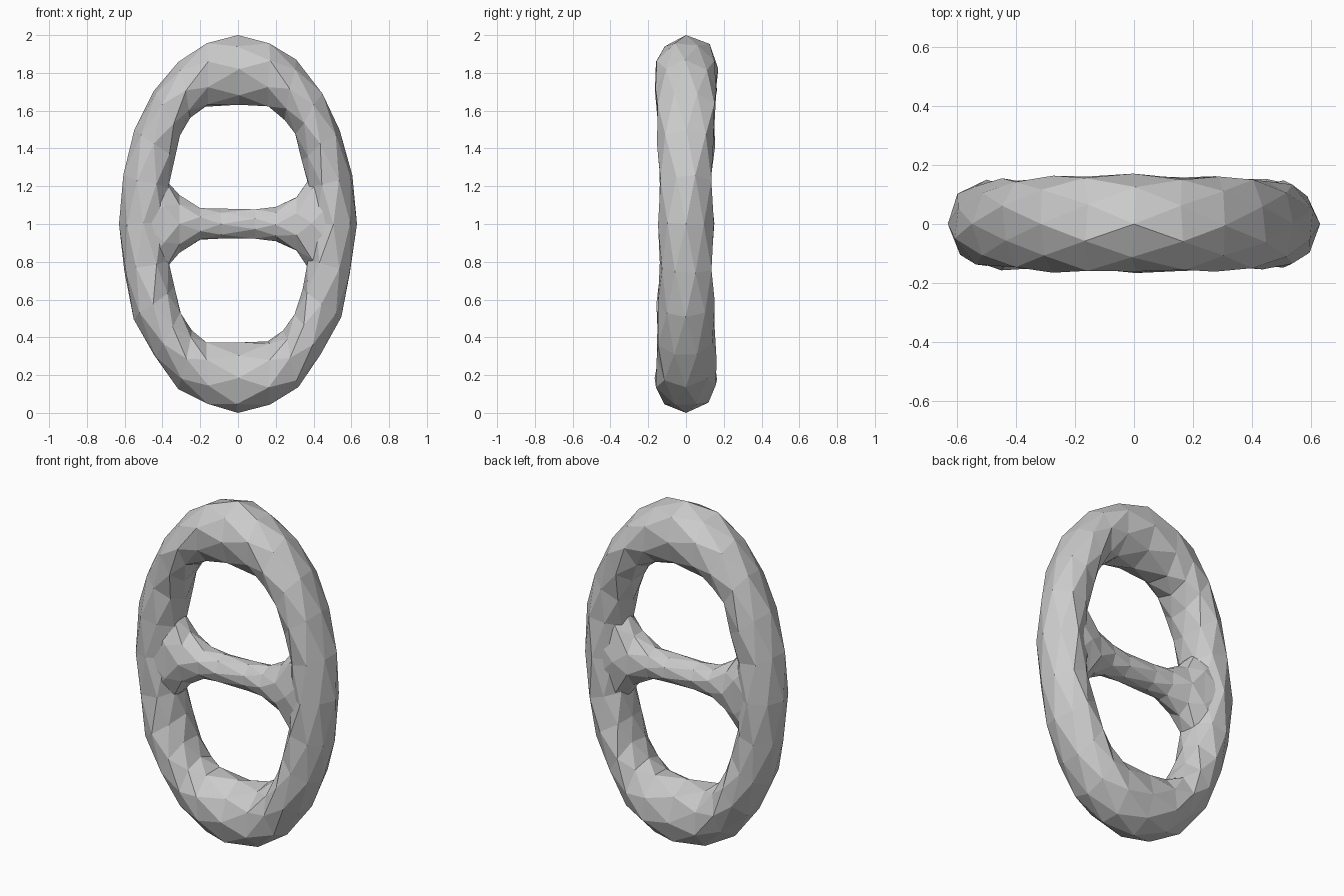
import bpy, bmesh, random
from math import sin, cos, pi, copysign

if "Cube" in bpy.data.objects:
    bpy.data.objects.remove(bpy.data.objects["Cube"])

random.seed(4)


def jitter(a):
    return random.uniform(-a, a)


def bridge(bm, a, b, shifted):
    # Triangle strip between two loops staggered by half a step
    n = len(a)
    for k in range(n):
        j = (k + 1) % n
        if shifted:
            bm.faces.new((b[k], b[j], a[k]))
            bm.faces.new((a[k], b[j], a[j]))
        else:
            bm.faces.new((a[k], a[j], b[k]))
            bm.faces.new((b[k], a[j], b[j]))


def finish(bm, name):
    bmesh.ops.recalc_face_normals(bm, faces=bm.faces)
    me = bpy.data.meshes.new(name)
    bm.to_mesh(me)
    bm.free()
    ob = bpy.data.objects.new(name, me)
    bpy.context.collection.objects.link(ob)
    return ob


def spow(v, p):
    return copysign(abs(v) ** p, v)


# Oval ring: tube between an outer ellipse and a squarer inner oval
SEG, SIDES = 24, 8
bm = bmesh.new()
loops = []
for i in range(SEG):
    t = 2 * pi * i / SEG
    ox, oz = 0.63 * cos(t), sin(t)
    ix, iz = 0.37 * spow(cos(t), 0.6), 0.635 * spow(sin(t), 0.9)
    ry = 0.143 + 0.025 * sin(t) ** 2
    loop = []
    for k in range(SIDES):
        u = 2 * pi * (k + 0.5 * (i % 2)) / SIDES
        f = 0.5 + 0.5 * cos(u)
        j = 0 if k == 0 and i % 6 == 0 else 0.008
        loop.append(bm.verts.new((ix + (ox - ix) * f + jitter(j),
                                  ry * sin(u) + jitter(j),
                                  1 + iz + (oz - iz) * f + jitter(j))))
    loops.append(loop)
for i in range(SEG):
    bridge(bm, loops[i], loops[(i + 1) % SEG], i % 2 == 1)
ring = finish(bm, "oval_ring")

# Crossbar: thin in the middle, flaring into the ring (x, y radius, z radius)
half = [(0.09, 0.082, 0.08), (0.20, 0.09, 0.09), (0.31, 0.11, 0.15),
        (0.39, 0.125, 0.26), (0.51, 0.135, 0.34)]
stations = [(-x, y, z) for x, y, z in reversed(half)] + half
bm = bmesh.new()
loops = []
for i, (x, ry, rz) in enumerate(stations):
    loop = []
    for k in range(SIDES):
        u = 2 * pi * (k + 0.5 * (i % 2)) / SIDES
        loop.append(bm.verts.new((x, ry * cos(u) + jitter(0.004),
                                  1 + rz * sin(u) + jitter(0.004))))
    loops.append(loop)
for i in range(len(loops) - 1):
    bridge(bm, loops[i], loops[i + 1], i % 2 == 1)
bm.faces.new(loops[0])
bm.faces.new(loops[-1])
bar = finish(bm, "crossbar")

# Fuse the bar into the ring
mod = ring.modifiers.new("fuse", 'BOOLEAN')
mod.operation = 'UNION'
mod.solver = 'EXACT'
mod.object = bar
bpy.context.view_layer.objects.active = ring
ring.select_set(True)
bpy.ops.object.modifier_apply(modifier=mod.name)
bpy.data.objects.remove(bar)
ring.name = "double_loop_link"
